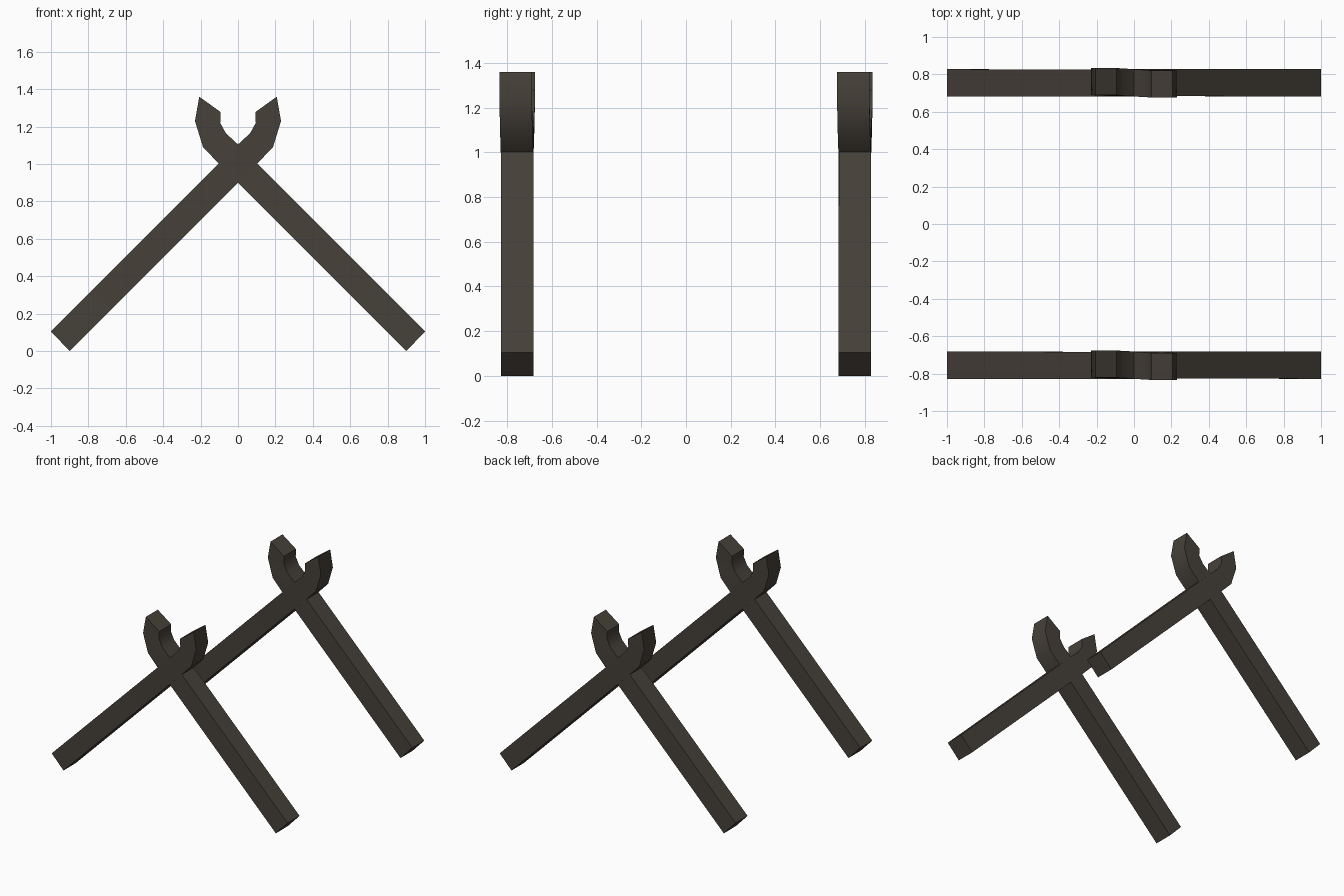
import bpy, bmesh

if "Cube" in bpy.data.objects:
    bpy.data.objects.remove(bpy.data.objects["Cube"])

wood = bpy.data.materials.new("dark_wood")
wood.diffuse_color = (0.062, 0.052, 0.041, 1)
wood.use_nodes = True
wood.node_tree.nodes["Principled BSDF"].inputs["Base Color"].default_value = wood.diffuse_color

# Cross-sections along one beam: outer x,z, inner x,z, sideways drift
SECTIONS = [
    (-0.90, 0.00, -1.00, 0.105, 0.0),
    (0.10, 1.00, 0.00, 1.105, -0.001),
    (0.187, 1.09, 0.065, 1.165, -0.004),
    (0.23, 1.23, 0.095, 1.22, -0.007),
    (0.207, 1.36, 0.093, 1.278, -0.007),
]
HALF = 0.0725


def beam(name, y, side):
    """Straight square leg that bends upward into a horn; side flips it in x."""
    bm = bmesh.new()
    rings = []
    for ox, oz, ix, iz, d in SECTIONS:
        c = y + d * side
        rings.append([bm.verts.new(p) for p in (
            (ox * side, c - HALF, oz), (ox * side, c + HALF, oz),
            (ix * side, c + HALF, iz), (ix * side, c - HALF, iz))])
    for a, b in zip(rings, rings[1:]):
        for i in range(4):
            j = (i + 1) % 4
            bm.faces.new((a[i], a[j], b[j], b[i]))
    bm.faces.new(rings[0])
    bm.faces.new(rings[-1])
    bmesh.ops.recalc_face_normals(bm, faces=bm.faces[:])
    me = bpy.data.meshes.new(name)
    bm.to_mesh(me)
    bm.free()
    me.materials.append(wood)
    ob = bpy.data.objects.new(name, me)
    bpy.context.collection.objects.link(ob)
    # Smooth only the gentle horn bend
    bpy.ops.object.select_all(action='DESELECT')
    ob.select_set(True)
    bpy.context.view_layer.objects.active = ob
    bpy.ops.object.shade_smooth_by_angle(angle=0.7)


# Two crossed pairs, front and back
for label, y in (("front", -0.755), ("back", 0.755)):
    beam(label + "_beam_right_horn", y, 1)
    beam(label + "_beam_left_horn", y, -1)
